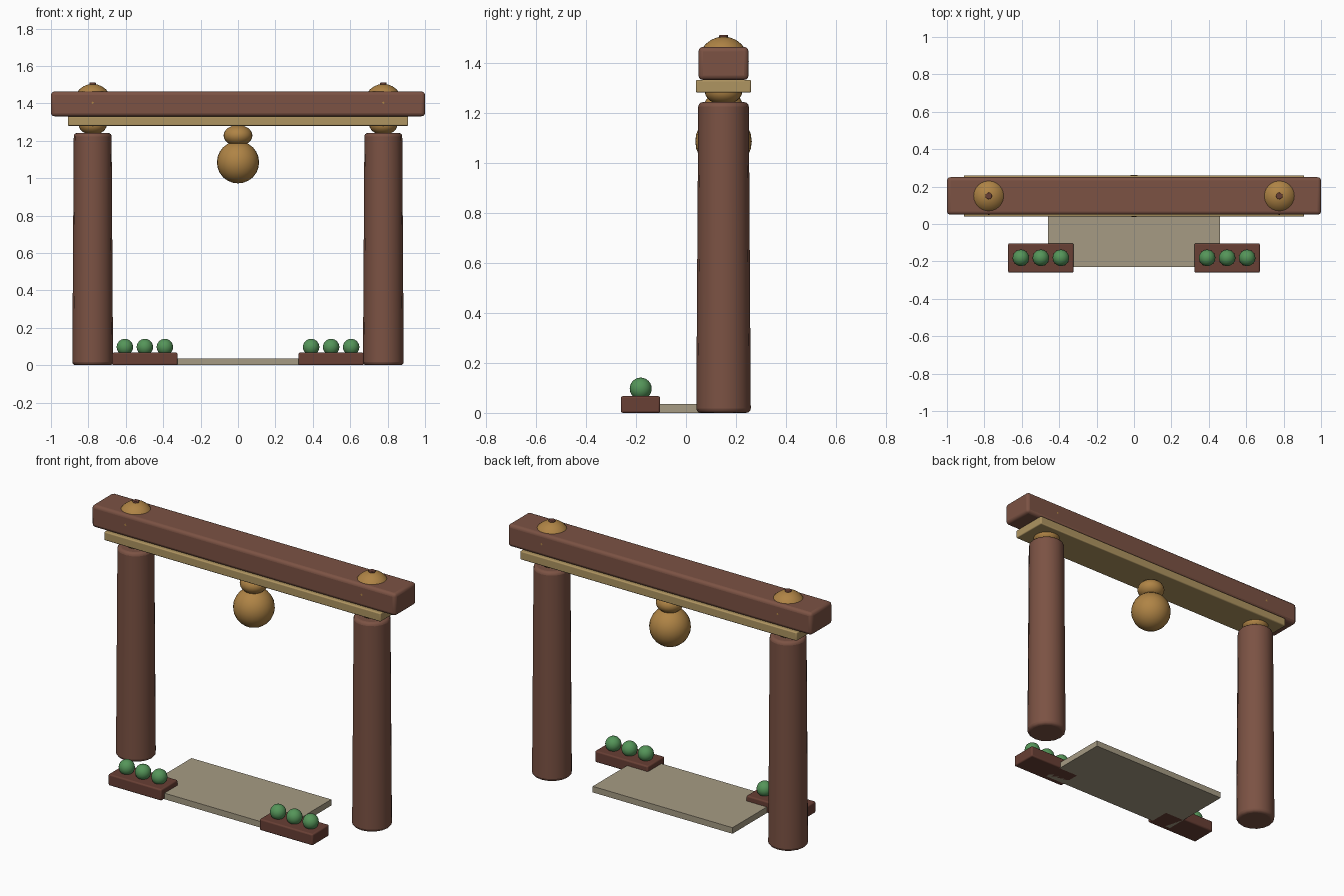
import bpy, math

if "Cube" in bpy.data.objects:
    bpy.data.objects.remove(bpy.data.objects["Cube"])


def material(name, rgb):
    m = bpy.data.materials.new(name)
    m.diffuse_color = (*rgb, 1)
    m.use_nodes = True
    m.node_tree.nodes["Principled BSDF"].inputs["Base Color"].default_value = m.diffuse_color
    return m


WOOD = material("wood", (0.20, 0.085, 0.057))
DARK = material("dark_wood", (0.14, 0.05, 0.035))
BRASS = material("brass", (0.43, 0.23, 0.06))
PALE = material("pale_wood", (0.43, 0.30, 0.12))
STONE = material("stone", (0.38, 0.33, 0.23))
LEAF = material("leaf", (0.09, 0.30, 0.10))


def finish(name, mat, bevel=0.0):
    ob = bpy.context.object
    ob.name = name
    ob.data.materials.append(mat)
    bpy.ops.object.transform_apply(location=False, rotation=False, scale=True)
    if bevel:
        mod = ob.modifiers.new("bevel", "BEVEL")
        mod.width = bevel
        mod.segments = 3
        mod.limit_method = "ANGLE"
        mod.angle_limit = math.radians(40)
    bpy.ops.object.shade_smooth_by_angle(angle=math.radians(35))
    return ob


def box(name, lo, hi, mat, bevel=0.0):
    bpy.ops.mesh.primitive_cube_add(size=1, location=[(a + b) / 2 for a, b in zip(lo, hi)])
    bpy.context.object.scale = [b - a for a, b in zip(lo, hi)]
    return finish(name, mat, bevel)


def ball(name, loc, radii, mat):
    bpy.ops.mesh.primitive_uv_sphere_add(segments=24, ring_count=12, radius=1, location=loc)
    bpy.context.object.scale = radii
    return finish(name, mat)


Y = 0.15  # centre line of the frame

# Crossbeam and the pale plank beneath it
box("crossbeam", (-1, 0.05, 1.331), (1, 0.25, 1.463), WOOD, 0.018)
box("under_plank", (-0.91, 0.04, 1.28), (0.91, 0.26, 1.331), PALE, 0.006)

# Hanging bell
ball("bell_body", (0, Y, 1.085), (0.113, 0.113, 0.113), BRASS)
ball("bell_neck", (0, Y, 1.228), (0.077, 0.077, 0.056), BRASS)

# Stone walkway
box("walkway", (-0.46, -0.23, 0), (0.46, 0.22, 0.036), STONE)

for side, s in (("left", -1), ("right", 1)):
    # Tapered round post
    bpy.ops.mesh.primitive_cone_add(vertices=16, radius1=0.109, radius2=0.101, depth=1.242,
                                    location=(s * 0.777, Y, 0.621))
    finish(side + "_post", WOOD, 0.018)

    # Brass joint: collar on the post, ball through the beam, small peg on top
    ball(side + "_collar", (s * 0.777, Y, 1.285), (0.075, 0.075, 0.053), BRASS)
    ball(side + "_joint_ball", (s * 0.777, Y, 1.403), (0.101, 0.101, 0.101), BRASS)
    bpy.ops.mesh.primitive_cylinder_add(vertices=12, radius=0.018, depth=0.04,
                                        location=(s * 0.777, Y, 1.491))
    finish(side + "_peg", DARK, 0.004)

    # Planter with three round shrubs
    cx = s * 0.498
    box(side + "_planter", (cx - 0.175, -0.26, 0), (cx + 0.175, -0.103, 0.067), DARK, 0.008)
    for i in (-1, 0, 1):
        ball(f"{side}_shrub_{i + 2}", (cx + i * 0.107, -0.181, 0.097), (0.044, 0.044, 0.044), LEAF)
